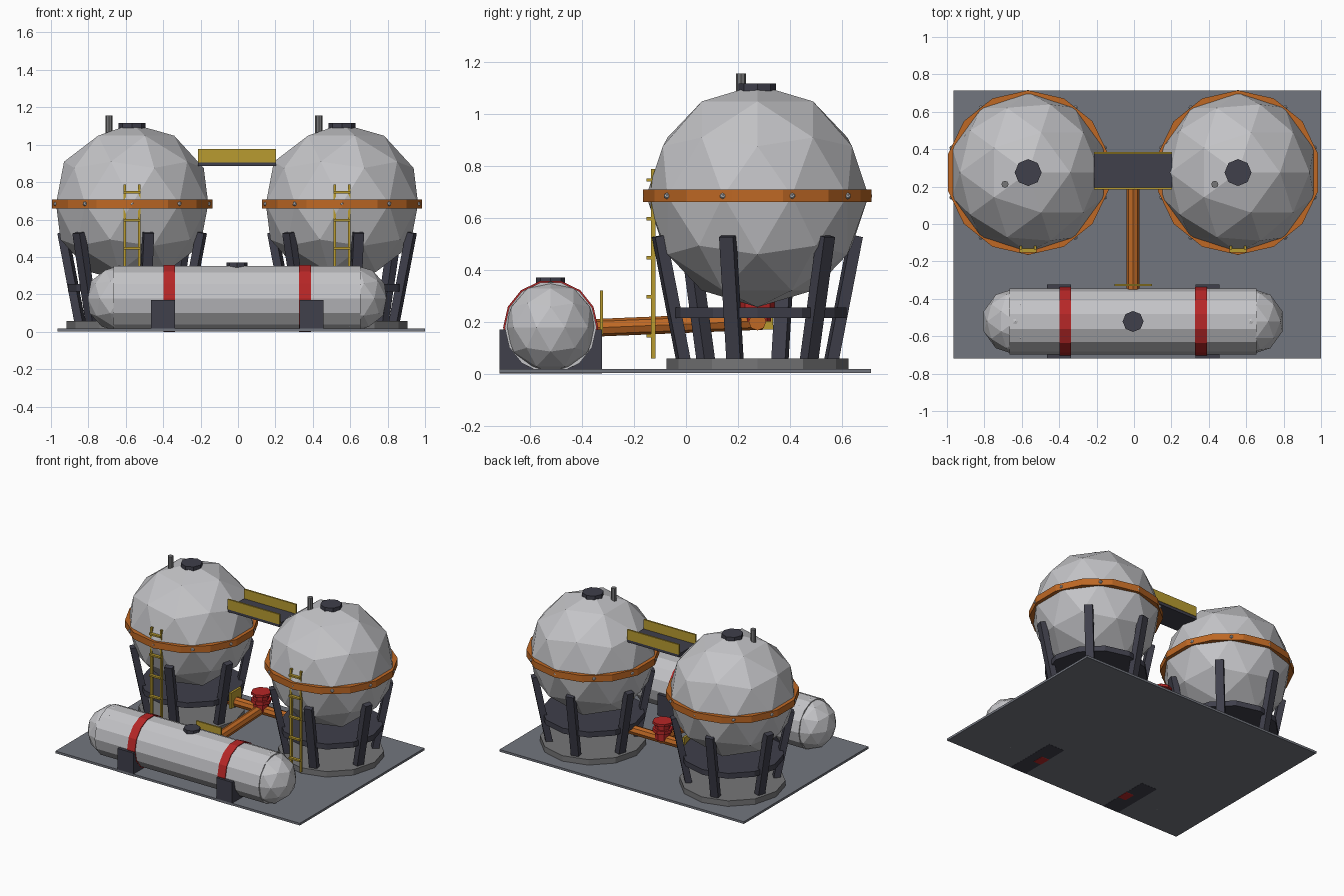
import bpy
from math import radians, sin, cos, pi
from mathutils import Vector, Matrix

if "Cube" in bpy.data.objects:
    bpy.data.objects.remove(bpy.data.objects["Cube"], do_unlink=True)


def material(name, r, g, b):
    m = bpy.data.materials.new(name)
    m.use_nodes = True
    m.diffuse_color = (r, g, b, 1)
    m.node_tree.nodes["Principled BSDF"].inputs["Base Color"].default_value = (r, g, b, 1)
    return m


SILVER = material("silver_metal", .55, .55, .57)
PLATE = material("slate_plate", .17, .18, .21)
CONCRETE = material("grey_concrete", .18, .18, .185)
NAVY = material("dark_navy_steel", .05, .05, .07)
ORANGE = material("orange_paint", .52, .14, .018)
YELLOW = material("yellow_paint", .48, .33, .03)
RED = material("red_paint", .47, .02, .02)


def finish(name, mat):
    ob = bpy.context.object
    ob.name = ob.data.name = name
    ob.data.materials.append(mat)
    return ob


def box(name, mat, x, y, z):
    """Box from its (min, max) range on each axis."""
    bpy.ops.mesh.primitive_cube_add(size=1, location=[sum(r) / 2 for r in (x, y, z)])
    ob = finish(name, mat)
    ob.data.transform(Matrix.Diagonal([r[1] - r[0] for r in (x, y, z)] + [1]))
    return ob


def ball(name, mat, centre, radius, detail=2):
    bpy.ops.mesh.primitive_ico_sphere_add(subdivisions=detail, radius=radius, location=centre)
    return finish(name, mat)


def drum(name, mat, x, y, z0, z1, radius, sides):
    """Upright cylinder between two heights."""
    bpy.ops.mesh.primitive_cylinder_add(vertices=sides, radius=radius, depth=z1 - z0,
                                        location=(x, y, (z0 + z1) / 2))
    return finish(name, mat)


def rod(name, mat, a, b, radius, sides):
    """Cylinder between two points."""
    a, b = Vector(a), Vector(b)
    bpy.ops.mesh.primitive_cylinder_add(vertices=sides, radius=radius, depth=(b - a).length)
    ob = finish(name, mat)
    ob.matrix_world = Matrix.Translation((a + b) / 2) @ (b - a).to_track_quat('Z', 'Y').to_matrix().to_4x4()
    return ob


def leg(name, mat, a, b, tangent, width, depth):
    """Leaning square post whose width follows the tangent."""
    a, b = Vector(a), Vector(b)
    axis = (b - a).normalized()
    out = tangent.cross(axis)
    bpy.ops.mesh.primitive_cube_add(size=1)
    ob = finish(name, mat)
    ob.data.transform(Matrix.Diagonal((depth, width, (b - a).length, 1)))
    turn = Matrix((out, tangent, axis)).transposed().to_4x4()
    ob.matrix_world = Matrix.Translation((a + b) / 2) @ turn


MID = -.005      # shared centre line in x
SY = .275        # sphere tank centre in y
SZ = .684        # sphere tank centre in z

# Ground plate
box("base_plate", PLATE, (-.965, 1), (-.718, .713), (.002, .018))


def sphere_tank(side, cx):
    drum(side + "_foundation", CONCRETE, cx, SY, .016, .058, .35, 12)
    ball(side + "_sphere_tank", SILVER, (cx, SY, SZ), .428)
    drum(side + "_equator_ring", ORANGE, cx, SY, .66, .708, .44, 14)
    drum(side + "_top_hatch", NAVY, cx, SY, 1.075, 1.116, .072, 8)
    drum(side + "_vent_pipe", CONCRETE, cx - .124, SY - .063, 1.0, 1.155, .019, 8)
    drum(side + "_brace_disc", NAVY, cx, SY, .215, .254, .342, 12)
    # Bolts around the ring
    for i in range(10):
        t = radians(18 + 36 * i)
        ball(f"{side}_ring_bolt_{i}", SILVER,
             (cx + .43 * cos(t), SY + .43 * sin(t), SZ), .013, 1)
    # Leaning support legs
    for i in range(6):
        t = i * pi / 3 - .3
        d = Vector((cos(t), sin(t), 0))
        c = Vector((cx, SY, 0))
        leg(f"{side}_support_leg_{i}", NAVY, c + d * .292 + Vector((0, 0, .05)),
            c + d * .388 + Vector((0, 0, .53)), Vector((-sin(t), cos(t), 0)), .056, .045)
    # Ladder
    for s in (-1, 1):
        x = cx + s * .039
        box(f"{side}_ladder_rail_{s}", YELLOW, (x - .007, x + .007), (-.135, -.118), (.058, .788))
    for i in range(5):
        z = .146 + .15 * i
        box(f"{side}_ladder_rung_{i}", YELLOW, (cx - .045, cx + .045), (-.152, -.13), (z - .006, z + .006))


sphere_tank("right", MID - .561)
sphere_tank("left", MID + .561)

# Walkway between the spheres
WX = (MID - .208, MID + .208)
box("walkway_floor", NAVY, WX, (.187, .383), (.885, .91))
for name, y in (("front", .19), ("back", .38)):
    box(f"walkway_{name}_rail", YELLOW, WX, (y - .006, y + .006), (.905, .978))

# Horizontal tank with rounded ends
TY, TZ = -.521, .178
for name, length, x, r, mat in (("horizontal_tank", 1.32, 0, .177, SILVER),
                                ("right_tank_band", .062, -.363, .183, RED),
                                ("left_tank_band", .062, .363, .183, RED)):
    bpy.ops.mesh.primitive_cylinder_add(vertices=14, radius=r, depth=length,
                                        location=(MID + x, TY, TZ), rotation=(0, pi / 2, 0))
    finish(name, mat)
drum("tank_hatch", NAVY, MID, TY, .33, .37, .056, 8)
for name, s in (("right", -1), ("left", 1)):
    ball(name + "_tank_end", SILVER, (MID + s * .63, TY, TZ), .177)
    x = MID + s * .397
    box(name + "_saddle", NAVY, (x - .064, x + .064), (-.718, -.323), (.001, .17))

# Pipework, valve and yellow guard plates
rod("feed_pipe", ORANGE, (MID, -.36, .176), (MID, SY + .02, .203), .034, 8)
rod("cross_pipe", ORANGE, (MID - .5, SY, .2), (MID + .5, SY, .2), .034, 8)
drum("valve_body", RED, MID, SY, .2, .32, .052, 8)
drum("valve_flange", RED, MID, SY, .255, .28, .068, 8)
drum("valve_wheel", RED, MID, SY, .312, .33, .068, 8)
box("feed_pipe_guard", YELLOW, (MID - .1, MID + .1), (-.332, -.32), (.15, .32))
box("cross_pipe_guard", YELLOW, (-.222, -.205), (SY - .06, SY + .06), (.17, .285))
